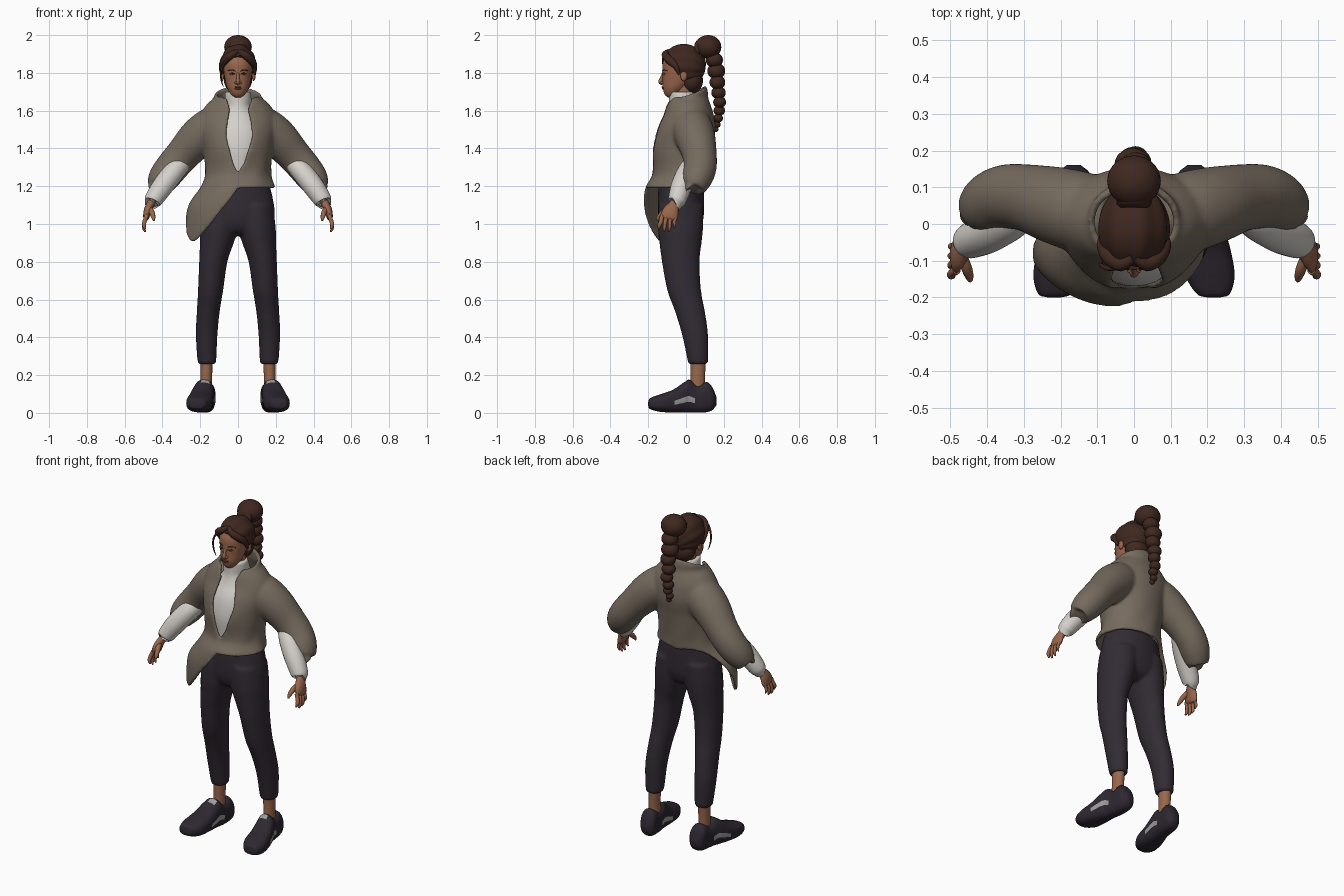
import bpy, bmesh, math
from mathutils import Vector, Matrix

if "Cube" in bpy.data.objects:
    bpy.data.objects.remove(bpy.data.objects["Cube"])


def material(name, *rgb):
    m = bpy.data.materials.new(name)
    m.use_nodes = True
    m.diffuse_color = (*rgb, 1)
    m.node_tree.nodes["Principled BSDF"].inputs["Base Color"].default_value = (*rgb, 1)
    return m


TAUPE = material("taupe wool", .18, .146, .112)
WHITE = material("off white knit", .66, .63, .59)
PLUM = material("dark plum cloth", .032, .024, .034)
SHOE = material("shoe charcoal", .027, .021, .031)
GREY = material("shoe grey", .33, .33, .33)
SKIN = material("brown skin", .32, .135, .072)
HAIR = material("dark brown hair", .05, .021, .014)
LIPS = material("lips", .21, .07, .052)
EYE = material("eye white", .45, .4, .37)
IRIS = material("dark iris", .02, .012, .01)


def select(*obs):
    bpy.ops.object.select_all(action='DESELECT')
    for ob in obs:
        ob.select_set(True)
    bpy.context.view_layer.objects.active = obs[0]


def finish(name, bm, *mats):
    bmesh.ops.recalc_face_normals(bm, faces=bm.faces)
    mesh = bpy.data.meshes.new(name)
    bm.to_mesh(mesh)
    bm.free()
    ob = bpy.data.objects.new(name, mesh)
    bpy.context.collection.objects.link(ob)
    for m in mats:
        mesh.materials.append(m)
    select(ob)
    bpy.ops.object.shade_smooth_by_angle(angle=math.radians(50))
    return ob


def fuse(name, parts, voxel, passes):
    """Join overlapping pieces into one garment with soft seams."""
    select(*parts)
    bpy.ops.object.join()
    ob = parts[0]
    ob.name = name
    skin = ob.modifiers.new("fuse", 'REMESH')
    skin.mode, skin.voxel_size, skin.use_smooth_shade = 'VOXEL', voxel, True
    soft = ob.modifiers.new("soften seams", 'SMOOTH')
    soft.factor, soft.iterations = .5, passes


def sample(rows, t):
    """Smooth interpolation of rows keyed by their first column."""
    t = min(max(t, rows[0][0]), rows[-1][0])
    i = max(k for k in range(len(rows) - 1) if rows[k][0] <= t)

    def slope(k, c):
        a, b = rows[max(k - 1, 0)], rows[min(k + 1, len(rows) - 1)]
        return (b[c] - a[c]) / (b[0] - a[0])

    p, q = rows[i], rows[i + 1]
    h = q[0] - p[0]
    s = (t - p[0]) / h
    return [(2*s**3 - 3*s*s + 1) * p[c] + (3*s*s - 2*s**3) * q[c]
            + h * ((s**3 - 2*s*s + s) * slope(i, c) + (s**3 - s*s) * slope(i + 1, c))
            for c in range(1, len(p))]


def grid_faces(bm, rings, closed=True):
    n = len(rings[0])
    for a, b in zip(rings, rings[1:]):
        for k in range(n if closed else n - 1):
            bm.faces.new((a[k], a[(k + 1) % n], b[(k + 1) % n], b[k]))


def sweep(name, rows, mat, axis=None, seg=20, sub=4, side=1, power=1, more=()):
    """Rows are x, y, z, radius, radius; rings face the axis or follow the path."""
    bm = bmesh.new()
    keyed = [(i, *(r if len(r) == 5 else (*r, r[3]))) for i, r in enumerate(rows)]
    steps = [sample(keyed, i / sub) for i in range((len(rows) - 1) * sub + 1)]
    pts = [Vector((p[0] * side, p[1], p[2])) for p in steps]
    rings = []
    for i, (c, p) in enumerate(zip(pts, steps)):
        if axis:
            u = Vector((1, 0, 0))
            v = Vector((0, 0, 1) if axis == 'Y' else (0, 1, 0))
        else:
            t = (pts[min(i + 1, len(pts) - 1)] - pts[max(i - 1, 0)]).normalized()
            u = Vector((0, 1, 0))
            u = (u - t * u.dot(t)).normalized()
            v = t.cross(u)
        ring = []
        for k in range(seg):
            a = math.tau * k / seg
            ca, sa = (math.copysign(abs(f) ** power, f) for f in (math.cos(a), math.sin(a)))
            ring.append(bm.verts.new(c + u * ca * max(p[3], .001) + v * sa * max(p[4], .001)))
        rings.append(ring)
    grid_faces(bm, rings)
    bm.faces.new(rings[0])
    bm.faces.new(rings[-1])
    return finish(name, bm, mat, *more)


def ball(name, centre, size, mat, seg=20):
    bm = bmesh.new()
    m = Matrix.Translation(centre) @ Matrix.Diagonal((*size, 1))
    bmesh.ops.create_uvsphere(bm, u_segments=seg, v_segments=seg * 2 // 3, radius=1, matrix=m)
    return finish(name, bm, mat)


# Jacket body: open front, stand collar and a long hem point on its right
BODY = [(.88, .283, -.19, .08), (1.0, .27, -.217, .09), (1.1, .252, -.222, .1), (1.19, .19, -.207, .11),
        (1.26, .166, -.168, .115), (1.4, .174, -.174, .13), (1.5, .194, -.152, .145), (1.58, .188, -.114, .136),
        (1.63, .155, -.1, .12), (1.665, .118, -.088, .108), (1.7, .116, -.08, .106), (1.74, .1, -.06, .095)]
OPENING = [(.88, 0), (1.2, 0), (1.27, .002), (1.33, .03), (1.39, .047), (1.47, .066),
           (1.56, .055), (1.61, .047), (1.66, .064), (1.74, .08)]
HEM = [(0, 1.19), (.26, 1.1), (.7, .96), (1.05, .905), (1.6, 1.02), (2.2, 1.17), (3, 1.19), (6.3, 1.19)]
bm = bmesh.new()
rings = []
for j in range(49):
    ring = []
    for i in range(73):
        t = math.tau * i / 72
        low = sample(HEM, t)[0]
        z = low + (1.7 - .03 * math.cos(t) - low) * j / 48
        rx, front, back = sample(BODY, z)
        w = max(sample(OPENING, z)[0], 0) / rx
        right, left = math.asin(w * .9), math.asin(w * 1.12)
        t = right + (math.tau - right - left) * i / 72
        fold = 1 + .014 * math.sin(7 * t + z * 20) * max(0, 1 - abs(z - 1.27) * 6)
        ring.append(bm.verts.new((-rx * fold * math.sin(t),
                                  (front + back) / 2 - (back - front) / 2 * fold * math.cos(t), z)))
    rings.append(ring)
grid_faces(bm, rings, closed=False)
jacket = [finish("jacket_body", bm, TAUPE)]
thick = jacket[0].modifiers.new("cloth thickness", 'SOLIDIFY')
thick.thickness, thick.offset = .02, 0
bpy.ops.object.modifier_apply(modifier=thick.name)

# Roll-neck jumper and neck
sweep("jumper", [(0, -.03, 1.21, .12, .125), (0, -.033, 1.3, .13, .131), (0, -.033, 1.4, .145, .136),
                 (0, -.022, 1.5, .15, .126), (0, -.008, 1.57, .11, .102), (0, -.007, 1.62, .074, .086),
                 (0, -.016, 1.66, .071, .074), (0, -.023, 1.695, .067, .066), (0, -.023, 1.7, .056, .055)],
      WHITE, 'Z', 32)
sweep("neck", [(0, 0, 1.6, .05, .05), (0, -.01, 1.7, .05, .052), (0, -.015, 1.76, .05, .055)], SKIN, 'Z')

# Trouser seat
trousers = [sweep("trouser_seat", [(0, -.027, .94, .04, .06), (0, -.027, .97, .13, .1), (0, -.027, 1.03, .193, .12),
                                   (0, -.027, 1.12, .188, .123), (0, -.025, 1.21, .167, .12)], PLUM, 'Z', 32)]

for side, tag in ((1, "left"), (-1, "right")):
    # Trouser leg and bare ankle
    trousers.append(sweep(
        tag + "_trouser_leg",
        [(.165, .063, .257, .046, .052), (.165, .062, .285, .051, .056), (.166, .047, .42, .058, .07),
         (.157, .02, .54, .061, .08), (.145, -.01, .65, .067, .09), (.131, -.028, .8, .075, .1),
         (.112, -.029, .9, .09, .112), (.1, -.029, .98, .1, .12), (.088, -.027, 1.1, .097, .12)],
        PLUM, 'Z', 28, side=side))
    sweep(tag + "_ankle", [(.168, .06, .1, .034, .042), (.168, .062, .18, .031, .038),
                           (.166, .065, .3, .033, .042)], SKIN, 'Z', side=side)

    # Shoe, with grey patches on the flanks and tongue
    profile = [(.217, -.2, .018, .036, .058), (.216, -.19, .045, .02, .078), (.207, -.14, .067, .006, .097),
               (.197, -.07, .066, .002, .122), (.185, -.005, .058, .002, .165), (.179, .02, .053, .002, .175),
               (.172, .06, .05, .002, .147), (.168, .11, .049, .004, .163), (.165, .14, .043, .015, .135),
               (.164, .161, .018, .04, .085)]
    shoe = sweep(tag + "_shoe", [(x, y, (low + top) / 2, w, (top - low) / 2) for x, y, w, low, top in profile],
                 SHOE, 'Y', 48, 8, side, .78, (GREY,))
    for f in shoe.data.polygons:
        c = f.center
        step, k = divmod(f.index, 48)
        flank = 25 <= step < 46 and k in (46, 47, 24, 25)
        tongue = f.normal.z > .5 and -.012 < c.y < .014 and abs(c.x - side * .172) < .022 and c.z > .13
        f.material_index = int(flank or tongue)

    # Wide sleeve, knitted forearm
    jacket.append(sweep(
        tag + "_sleeve",
        [(.05, .025, 1.57, .075), (.13, .03, 1.515, .108), (.21, .05, 1.455, .106), (.29, .071, 1.37, .092),
         (.35, .074, 1.3, .088), (.395, .056, 1.24, .082), (.423, .035, 1.19, .062), (.418, .035, 1.2, .045)],
        TAUPE, None, 28, side=side))
    sweep(tag + "_jumper_sleeve",
          [(.3, .04, 1.32, .05), (.34, .01, 1.275, .056), (.395, -.022, 1.205, .056),
           (.44, -.043, 1.14, .05), (.453, -.052, 1.115, .043), (.451, -.052, 1.118, .03)],
          WHITE, None, 24, side=side)

    # Hand with four fingers and a thumb
    sweep(tag + "_palm", [(.45, -.048, 1.13, .024, .02), (.463, -.062, 1.105, .027, .021),
                          (.478, -.08, 1.07, .042, .021), (.486, -.09, 1.035, .045, .016),
                          (.488, -.093, 1.022, .03, .008)], SKIN, None, 16, side=side)
    for k, finger in enumerate(("index", "middle", "ring", "little")):
        y, r = -.126 + .024 * k, .0115 - .0008 * k
        tip = (.972, .958, .96, .978)[k]
        sweep(f"{tag}_{finger}_finger",
              [(.483, y, 1.045, r), (.496, y - .008, 1.01, r), (.498, y - .015 + .003 * k, tip + .02, r * .9),
               (.491, y - .018 + .003 * k, tip, r * .4)], SKIN, None, 10, side=side)
    sweep(tag + "_thumb", [(.468, -.085, 1.085, .014), (.456, -.12, 1.062, .015), (.448, -.145, 1.035, .011),
                           (.446, -.155, 1.018, .005)], SKIN, None, 10, side=side)

    # Ear, eye and brow
    ball(tag + "_ear", (side * .083, -.012, 1.785), (.01, .018, .028), SKIN)
    ball(tag + "_eye", (side * .03, -.1145, 1.793), (.013, .009, .0055), EYE)
    ball(tag + "_iris", (side * .03, -.1215, 1.793), (.005, .003, .005), IRIS)
    sweep(tag + "_upper_lid", [(.015, -.123, 1.793, .0015), (.03, -.122, 1.799, .0025),
                               (.046, -.112, 1.795, .0015)], IRIS, None, 8, side=side)
    sweep(tag + "_brow", [(.013, -.125, 1.81, .002), (.033, -.119, 1.816, .003),
                          (.055, -.1, 1.811, .002)], HAIR, None, 8, side=side)

    # Swept fringe
    sweep(tag + "_fringe", [(.002, -.092, 1.915, .012), (.035, -.11, 1.896, .019), (.068, -.088, 1.868, .022),
                            (.086, -.055, 1.835, .016), (.089, -.035, 1.79, .005)], HAIR, None, 12, side=side)

# One loose strand beside the face
sweep("loose_strand", [(-.02, -.115, 1.9, .004), (-.065, -.122, 1.865, .006), (-.09, -.112, 1.81, .005),
                       (-.088, -.105, 1.76, .004), (-.077, -.1, 1.725, .001)], HAIR, None, 8)

fuse("trousers", trousers, .009, 12)
fuse("jacket", jacket, .007, 18)

# Head, nose and mouth
sweep("head", [(0, -.08, 1.67, .016, .016), (0, -.076, 1.685, .036, .036), (0, -.06, 1.72, .057, .063),
               (0, -.045, 1.76, .068, .079), (0, -.037, 1.81, .076, .088), (0, -.03, 1.86, .079, .091),
               (0, -.02, 1.91, .062, .068), (0, -.015, 1.935, .02, .02)], SKIN, 'Z', 32)
sweep("nose", [(0, -.119, 1.8, .007), (0, -.13, 1.77, .009), (0, -.134, 1.752, .012),
               (0, -.125, 1.738, .006)], SKIN, None, 14)
for s, tag in ((1, "left"), (-1, "right")):
    ball(tag + "_nostril", (s * .011, -.126, 1.748), (.008, .009, .007), SKIN, 12)
ball("upper_lip", (0, -.122, 1.7245), (.02, .008, .004), LIPS)
ball("lower_lip", (0, -.1195, 1.717), (.018, .009, .005), LIPS)

# Hair cap, trimmed along the hairline and combed into ridges, with hair at the nape
bm = bmesh.new()
bmesh.ops.create_uvsphere(bm, u_segments=64, v_segments=40, radius=1,
                          matrix=Matrix.Translation((0, -.012, 1.84)) @ Matrix.Diagonal((.096, .116, .112, 1)))
for v in bm.verts:
    comb = math.atan2(v.co.x, v.co.z - 1.8)
    v.co += Vector((v.co.x, v.co.y, v.co.z - 1.84)) * .025 * math.sin(comb * 11)
bmesh.ops.bisect_plane(bm, geom=bm.verts[:] + bm.edges[:] + bm.faces[:], plane_co=(0, -.108, 1.882),
                       plane_no=(0, .175, .17), clear_inner=True)
bmesh.ops.holes_fill(bm, edges=[e for e in bm.edges if e.is_boundary])
finish("hair_cap", bm, HAIR)
ball("nape_hair", (0, .03, 1.76), (.074, .06, .07), HAIR, 28)

# High bun, tie and tapering braid
ball("hair_bun", (0, .117, 1.937), (.073, .07, .063), HAIR, 28)
sweep("hair_tie", [(0, .045, 1.915, .04), (0, .06, 1.925, .048), (0, .085, 1.93, .045)], HAIR, 'Y')
BRAID = [(1.868, .15, .048), (1.81, .16, .05), (1.75, .166, .044), (1.695, .172, .04), (1.645, .178, .036),
         (1.6, .176, .032), (1.56, .17, .027), (1.527, .163, .022), (1.5, .158, .015)]
for n, (z, y, r) in enumerate(BRAID):
    ball(f"braid_knot_{n + 1}", (.004 * (-1) ** n, y, z), (r, r * .95, r * .85), HAIR)
